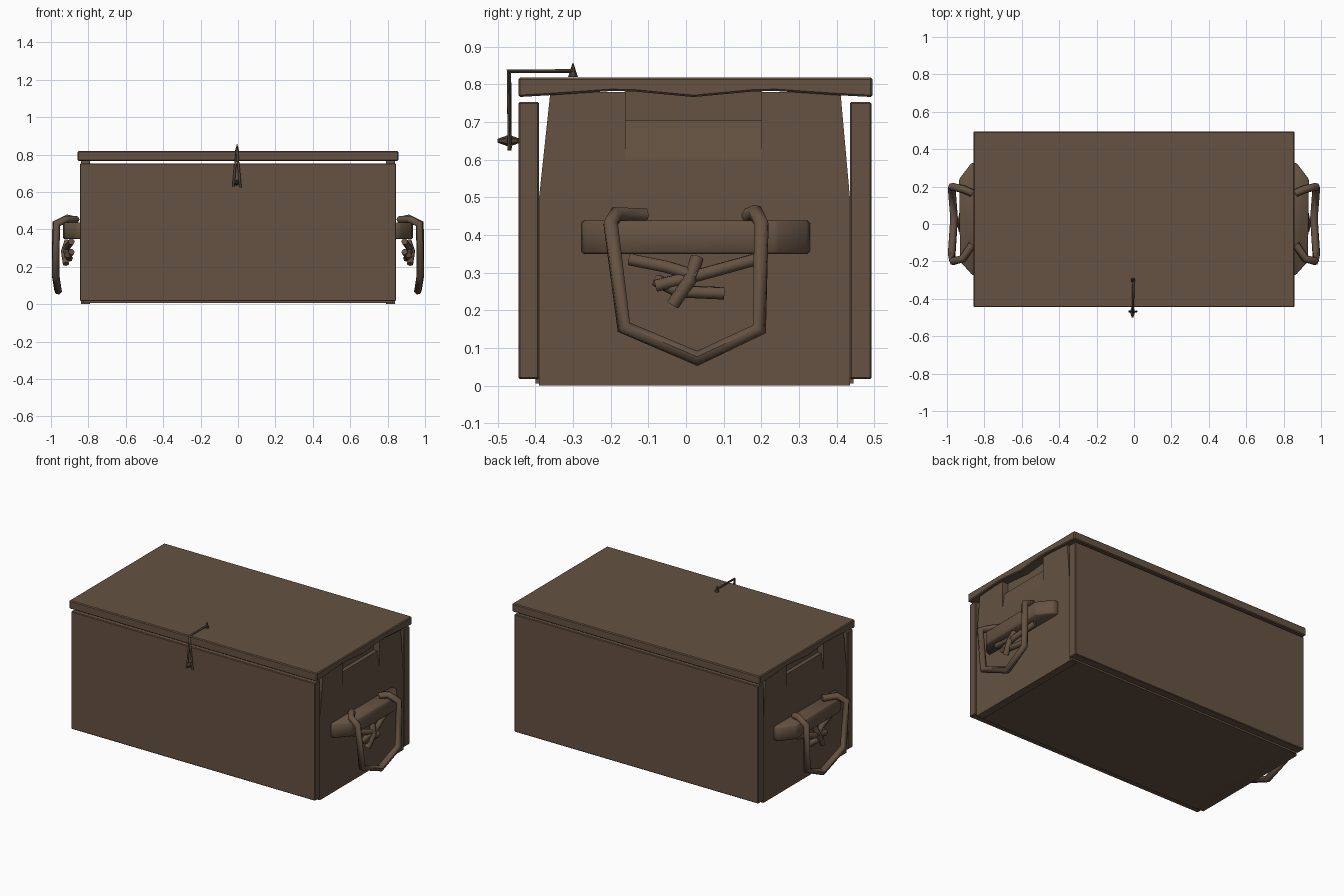
import bpy, bmesh, math
from mathutils import Vector, Matrix

if "Cube" in bpy.data.objects:
    bpy.data.objects.remove(bpy.data.objects["Cube"])


def material(name, col):
    m = bpy.data.materials.new(name)
    m.diffuse_color = (*col, 1)
    m.use_nodes = True
    m.node_tree.nodes["Principled BSDF"].inputs["Base Color"].default_value = m.diffuse_color
    return m


WOOD = material("brown_wood", (0.13, 0.085, 0.055))
DARK = material("dark_cord", (0.07, 0.05, 0.035))


def finish(name, mesh, mat, smooth=35):
    ob = bpy.data.objects.new(name, mesh)
    bpy.context.collection.objects.link(ob)
    mesh.materials.clear()
    mesh.materials.append(mat)
    bpy.ops.object.select_all(action='DESELECT')
    ob.select_set(True)
    bpy.context.view_layer.objects.active = ob
    bpy.ops.object.shade_smooth_by_angle(angle=math.radians(smooth))
    return ob


def prism(name, points, direction, mat=WOOD, bevel=0.0, smooth=35):
    """Extrude a closed outline of 3D points along a direction."""
    bm = bmesh.new()
    face = bm.faces.new([bm.verts.new(p) for p in points])
    ext = bmesh.ops.extrude_face_region(bm, geom=[face], use_keep_orig=True)
    verts = [g for g in ext["geom"] if isinstance(g, bmesh.types.BMVert)]
    bmesh.ops.translate(bm, verts=verts, vec=Vector(direction))
    bmesh.ops.recalc_face_normals(bm, faces=bm.faces)
    if bevel:
        bmesh.ops.bevel(bm, geom=bm.edges[:], offset=bevel, segments=1, affect='EDGES')
    mesh = bpy.data.meshes.new(name)
    bm.to_mesh(mesh)
    bm.free()
    return finish(name, mesh, mat, smooth)


def cord(name, paths, radius, mat=WOOD):
    """Round cords swept along straight-segment paths."""
    cu = bpy.data.curves.new(name + "_path", 'CURVE')
    cu.dimensions = '3D'
    cu.bevel_depth = radius
    cu.bevel_resolution = 1
    cu.use_fill_caps = True
    for path in paths:
        sp = cu.splines.new('POLY')
        sp.points.add(len(path) - 1)
        for pt, co in zip(sp.points, path):
            pt.co = (*co, 1)
    tmp = bpy.data.objects.new(name + "_path", cu)
    bpy.context.collection.objects.link(tmp)
    bpy.context.view_layer.update()
    dg = bpy.context.evaluated_depsgraph_get()
    mesh = bpy.data.meshes.new_from_object(tmp.evaluated_get(dg))
    bpy.data.objects.remove(tmp)
    return finish(name, mesh, mat, 65)


def cone(name, matrix, r1, r2, depth, mat=DARK):
    bm = bmesh.new()
    bmesh.ops.create_cone(bm, cap_ends=True, segments=6, radius1=r1, radius2=r2,
                          depth=depth, matrix=matrix)
    mesh = bpy.data.meshes.new(name)
    bm.to_mesh(mesh)
    bm.free()
    return finish(name, mesh, mat)


# Front and back boards
for name, y0, y1 in (("front_board", -0.445, -0.39), ("back_board", 0.435, 0.492)):
    prism(name, [(-0.845, y0, 0.017), (-0.845, y1, 0.017), (-0.845, y1, 0.753),
                 (-0.845, y0, 0.753)], (1.69, 0, 0), bevel=0.004)

# Floor board
prism("floor_board", [(-0.83, -0.4, 0.006), (-0.83, 0.445, 0.006),
                      (-0.83, 0.445, 0.025), (-0.83, -0.4, 0.025)], (1.66, 0, 0))

# Lid with a slightly wavy underside
lid = [(-0.445, 0.818), (-0.445, 0.766), (-0.36, 0.771), (-0.2, 0.782), (-0.14, 0.781),
       (0.02, 0.766), (0.18, 0.781), (0.24, 0.782), (0.4, 0.771), (0.495, 0.766), (0.495, 0.818)]
prism("lid", [(-0.858, y, z) for y, z in lid], (1.716, 0, 0), bevel=0.005)

# End boards, grips and rope handles on both sides
end = [(-.39, .0), (.435, .0), (.435, .5), (.41, .78), (.2, .78), (.2, .6),
       (-.16, .6), (-.16, .78), (-.36, .78), (-.39, .5)]
recess = [(.79, .6), (.84, .6), (.825, .705), (.8, .705), (.8, .782), (.79, .782)]
grip = [(.83, -.28), (.865, -.272), (.93, -.2), (.935, .24), (.87, .325), (.83, .33)]
loop = [(.865, -.11, .452), (.915, -.185, .455), (.97, -.2, .43), (.975, -.165, .155),
        (.962, .03, .072), (.975, .195, .15), (.975, .2, .43), (.91, .185, .46), (.865, .165, .45)]
knot = [[(.89, -.15, .335), (.905, -.05, .315), (.925, .03, .29)],
        [(.89, .185, .335), (.92, .04, .295), (.91, -.08, .265)],
        [(.91, .03, .34), (.93, .01, .28), (.92, -.035, .215)],
        [(.89, -.08, .28), (.915, -.02, .25), (.9, .1, .245)]]
for side, s in (("right", 1), ("left", -1)):
    prism(side + "_end_board", [(s * 0.79, y, z) for y, z in end], (s * 0.05, 0, 0))
    prism(side + "_hand_recess", [(s * x, -0.16, z) for x, z in recess], (0, 0.36, 0))
    prism(side + "_grip_bar", [(s * x, y, 0.35) for x, y in grip], (0, 0, 0.088),
          bevel=0.006, smooth=50)
    cord(side + "_rope_handle", [[(s * x, y, z) for x, y, z in loop]], 0.021)
    cord(side + "_rope_knot", [[(s * x, y, z) for x, y, z in p] for p in knot], 0.018)

# Latch cord hanging over the front edge of the lid
cord("latch_cord", [[(-.003, -.3, .835), (-.006, -.468, .833), (-.025, -.468, .63)],
                    [(-.003, -.3, .835), (-.006, -.472, .835), (.013, -.468, .625)]], 0.006, DARK)
cone("latch_cord_stud", Matrix.Translation((-.005, -.3, .838)), 0.013, 0.001, 0.038)

# Toggle peg on the front
for name, y, ang in (("toggle_tip", -.485, 90), ("toggle_base", -.455, -90)):
    cone(name, Matrix.Translation((-.008, y, .65)) @ Matrix.Rotation(math.radians(ang), 4, 'X'),
         0.016, 0.005, 0.03)
